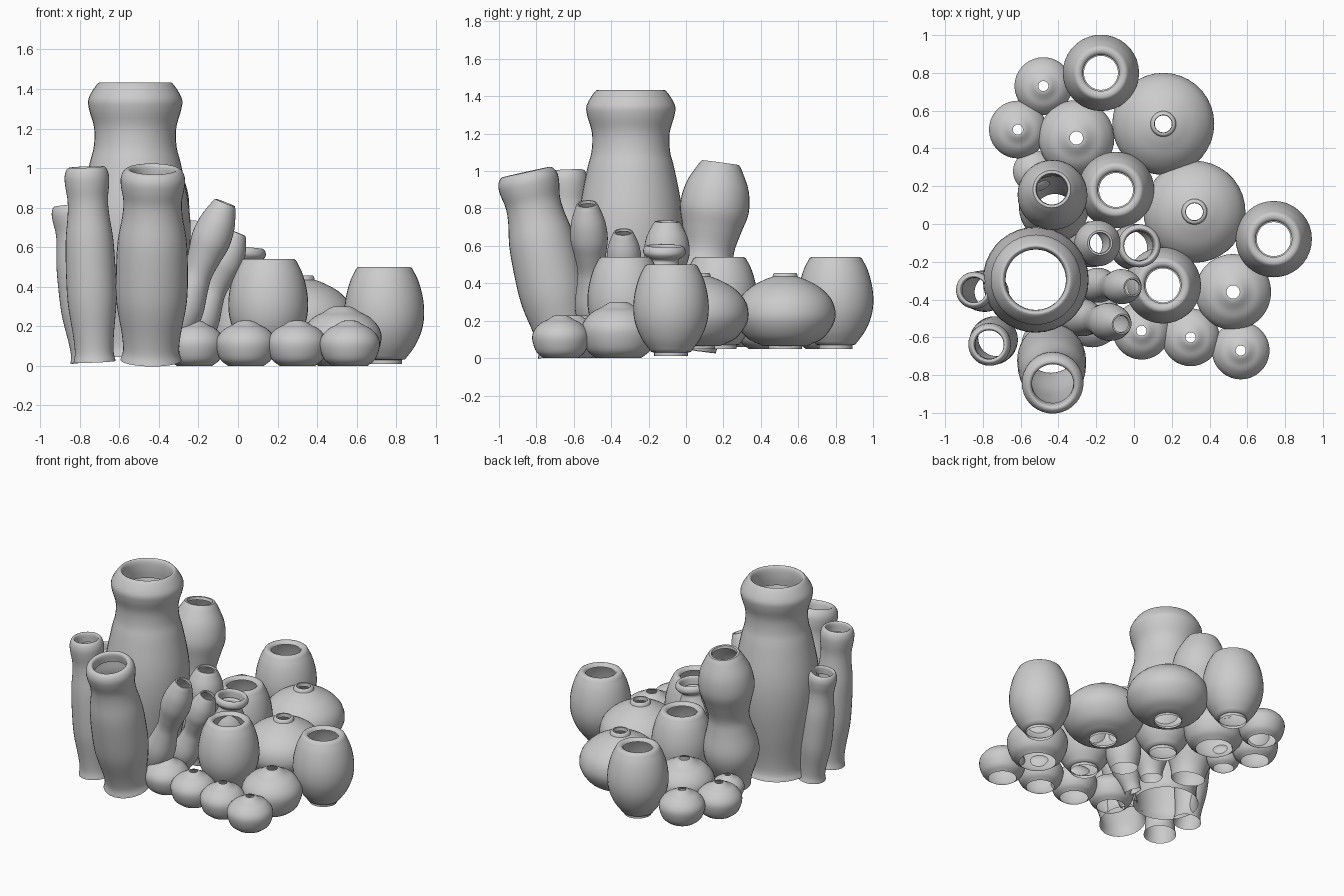
import bpy, bmesh, math
from mathutils import Vector

SEG = 36


def smooth(pts, n=4):
    """Catmull-Rom curve through (radius, height) points."""
    p = [Vector(q) for q in pts]
    p = [2 * p[0] - p[1]] + p + [2 * p[-1] - p[-2]]
    out = []
    for i in range(1, len(p) - 2):
        a, b, c, d = p[i - 1:i + 3]
        for k in range(n):
            t = k / n
            out.append(0.5 * (2 * b + (c - a) * t + (2 * a - 5 * b + 4 * c - d) * t * t
                              + (3 * b - a - 3 * c + d) * t ** 3))
    return [tuple(q) for q in out] + [tuple(p[-2])]


def vase(name, profile, base, top=None, rs=1.0, hs=1.0):
    """Revolve an open profile; with a top point the vase leans from base to top."""
    base = Vector(base)
    axis = Vector((0, 0, 1))
    if top:
        axis = Vector(top) - base
        hs = axis.length / max(z for r, z in profile)
    q = Vector((0, 0, 1)).rotation_difference(axis)
    bm = bmesh.new()
    rings = []
    for r, z in profile:
        rings.append([bm.verts.new(base + q @ Vector((
            r * rs * math.cos(2 * math.pi * i / SEG),
            r * rs * math.sin(2 * math.pi * i / SEG), z * hs))) for i in range(SEG)])
    for a, b in zip(rings, rings[1:]):
        for i in range(SEG):
            j = (i + 1) % SEG
            bm.faces.new((a[i], a[j], b[j], b[i]))
    me = bpy.data.meshes.new(name)
    bm.to_mesh(me)
    bm.free()
    ob = bpy.data.objects.new(name, me)
    bpy.context.collection.objects.link(ob)
    bpy.context.view_layer.objects.active = ob
    bpy.ops.object.select_all(action='DESELECT')
    ob.select_set(True)
    bpy.ops.object.shade_smooth_by_angle(angle=math.radians(50))
    return ob


# Profiles as (radius, height)
BARREL = [(.09, 0), (.09, .02)] + smooth([
    (.105, .022), (.155, .09), (.19, .17), (.202, .25), (.195, .335), (.172, .42), (.14, .484)]) \
    + [(.13, .49), (.115, .49), (.103, .484), (.096, .47)]
JAR = [(.09, 0), (.09, .015)] + smooth([
    (.12, .016), (.2, .055), (.252, .12), (.27, .185), (.25, .26), (.19, .325), (.115, .367), (.068, .385)]) \
    + [(.064, .40), (.058, .406), (.047, .406), (.045, .38)]
POD = smooth([(.12, 0), (.172, .045), (.2, .13), (.19, .19), (.145, .243), (.095, .27),
              (.055, .295), (.035, .3)])
GOURD = smooth([(.11, 0), (.125, .08), (.175, .22), (.183, .33), (.15, .47), (.135, .57),
                (.16, .69), (.185, .8), (.17, .92), (.125, 1.02), (.1, 1.06)]) + [(.085, 1.06), (.08, 1.04)]
TOWER = smooth([(.215, 0), (.2, .05), (.21, .15), (.25, .35), (.277, .55), (.275, .74), (.235, .96),
                (.21, 1.06), (.208, 1.16), (.233, 1.25), (.235, 1.31), (.187, 1.385),
                (.165, 1.37), (.16, 1.31), (.165, 1.25)])
TUBE = smooth([(.155, 0), (.142, .05), (.15, .14), (.178, .3), (.182, .45), (.175, .62), (.153, .75),
               (.148, .83), (.16, .9), (.163, .95), (.15, .985), (.128, 1.0), (.112, .985), (.11, .93)])
BOTTLE = smooth([(.09, 0), (.115, .1), (.122, .25), (.112, .4), (.085, .48), (.076, .52), (.098, .54),
                 (.113, .562), (.11, .588), (.095, .603), (.082, .59), (.078, .54)])

# Barrel vases with wide mouths
for i, p in enumerate([(.74, -.08, .01), (.153, -.325, .05), (-.095, .18, .05), (-.175, .80, .05)]):
    vase(f"barrel_vase_{i + 1}", BARREL, p)

# Wide round jars with short necks
for i, p in enumerate([(.32, .065, .05), (.155, .53, .05)]):
    vase(f"round_jar_{i + 1}", JAR, p)

# Medium and small squat pods with pinhole mouths: x, y, z, scale
PODS = [(.525, -.36, 0, 1), (-.305, .455, .05, 1), (-.22, -.5, 0, .76), (.04, -.565, 0, .76),
        (.30, -.60, 0, .76), (.565, -.67, 0, .76), (-.48, .73, .05, .76), (-.615, .50, .05, .76),
        (-.53, .28, .06, .55)]
for i, (x, y, z, s) in enumerate(PODS):
    vase(f"squat_pod_{i + 1}", POD, (x, y, z), rs=s, hs=s)

# Double-bulge gourd vases, leaning outward
vase("gourd_vase_tall", GOURD, (-.42, .05, .04), (-.435, .185, 1.045))
vase("gourd_vase_small", GOURD, (-.24, -.11, .05), (-.18, -.1, .73), rs=.66)
vase("gourd_vase_lean_1", GOURD, (-.36, -.48, .06), (-.065, -.53, .825), rs=.54)
vase("gourd_vase_lean_2", GOURD, (-.26, -.32, .05), (-.008, -.335, .675), rs=.5)

# Tower vase and a small bottle with a rolled rim
vase("tower_vase", TOWER, (-.52, -.295, .045))
vase("rimmed_bottle", BOTTLE, (-.02, -.125, .05), (.03, -.115, .6))

# Tall rimmed tubes
vase("tube_vase_front", TUBE, (-.44, -.64, .03), (-.43, -.855, .995))
vase("tube_vase_left", TUBE, (-.725, -.60, .02), (-.767, -.64, 1.005), rs=.69)
vase("tube_vase_short", TUBE, (-.755, -.36, .02), (-.85, -.35, .815), rs=.60)
